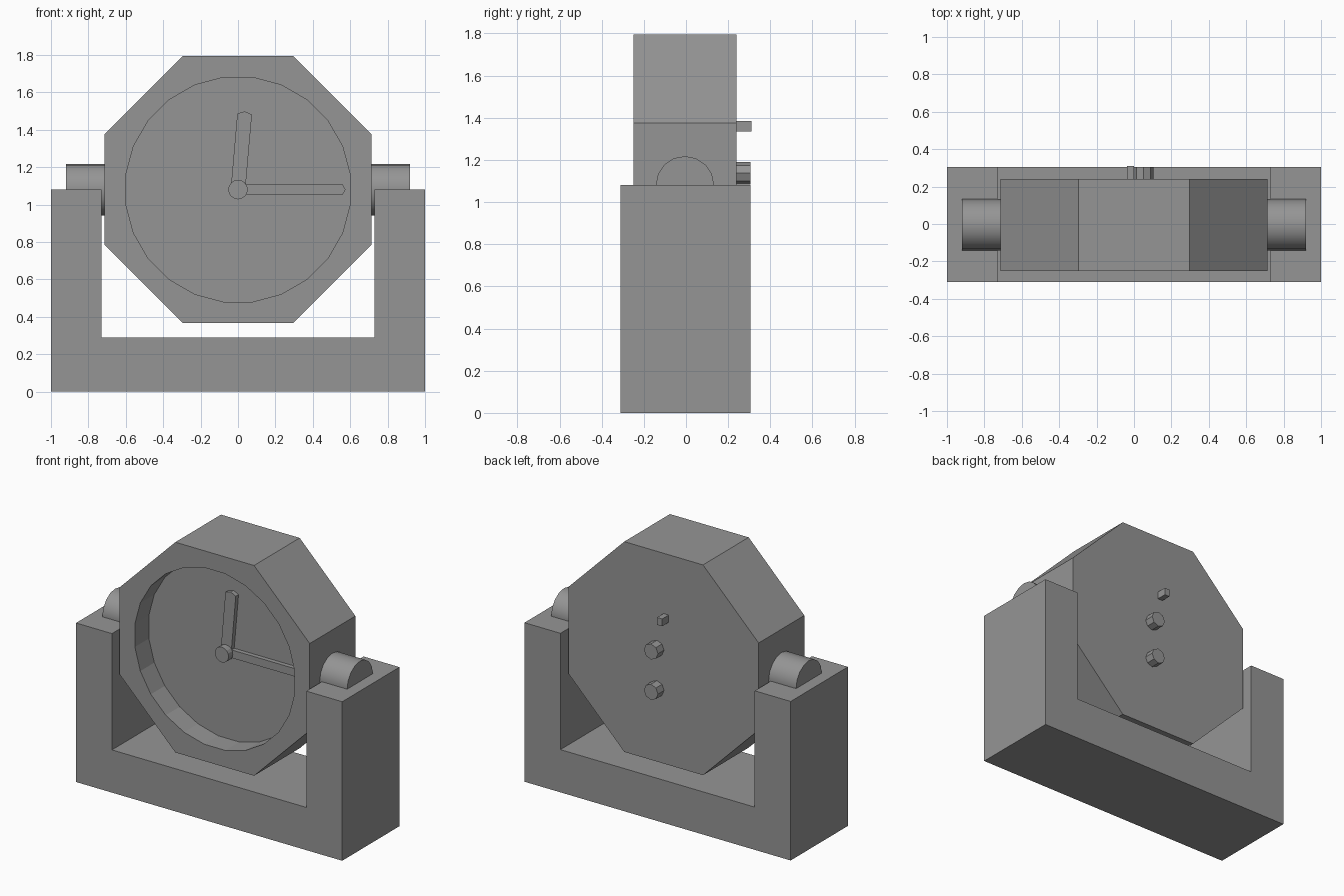
import bpy
import bmesh
from math import sin, cos, pi, radians

cube = bpy.data.objects.get("Cube")
if cube:
    bpy.data.objects.remove(cube, do_unlink=True)

grey = bpy.data.materials.new("plain grey")
grey.use_nodes = True
colour = (0.3, 0.3, 0.3, 1)
grey.diffuse_color = colour
grey.node_tree.nodes["Principled BSDF"].inputs["Base Color"].default_value = colour

MID = 1.08       # height of the dial centre and the pivot
BACK = 0.24      # back face of the case
FLOOR = -0.10    # bottom of the dial recess


def finish(name, bm):
    bmesh.ops.recalc_face_normals(bm, faces=bm.faces)
    mesh = bpy.data.meshes.new(name)
    bm.to_mesh(mesh)
    bm.free()
    mesh.materials.append(grey)
    obj = bpy.data.objects.new(name, mesh)
    bpy.context.collection.objects.link(obj)
    return obj


def circle(cx, cz, radius, sides, start=0.0):
    return [(cx + radius * cos(start + 2 * pi * i / sides),
             cz + radius * sin(start + 2 * pi * i / sides)) for i in range(sides)]


def ring(bm, points, depth, axis="y"):
    if axis == "y":
        return [bm.verts.new((p, depth, q)) for p, q in points]
    return [bm.verts.new((depth, p, q)) for p, q in points]


def wall(bm, a, b):
    for i in range(len(a)):
        j = (i + 1) % len(a)
        bm.faces.new((a[i], a[j], b[j], b[i]))


def prism(name, points, start, end, axis="y"):
    bm = bmesh.new()
    a = ring(bm, points, start, axis)
    b = ring(bm, points, end, axis)
    wall(bm, a, b)
    bm.faces.new(a)
    bm.faces.new(b)
    return finish(name, bm)


# U-shaped stand
half = [(1, 0), (1, MID), (0.73, MID), (0.73, 0.29)]
prism("stand", half + [(-x, z) for x, z in reversed(half)], -0.31, 0.305)

# Octagonal case with a round recess in its front
bm = bmesh.new()
octagon = circle(0, MID, 0.714 / cos(pi / 8), 8, pi / 8)
disc = circle(0, MID, 0.605, 24, pi / 8)
rear, front = ring(bm, octagon, BACK), ring(bm, octagon, -0.25)
rim, floor = ring(bm, disc, -0.25), ring(bm, disc, FLOOR)
wall(bm, rear, front)
wall(bm, rim, floor)
bm.faces.new(rear)
bm.faces.new(floor)
for i in range(8):
    arc = [rim[(3 * i + k) % 24] for k in range(4)]
    bm.faces.new([front[i]] + arc + [front[(i + 1) % 8]])
finish("clock_case", bm)

# Pivot stubs resting in the stand
for side, name in ((1, "left_pivot"), (-1, "right_pivot")):
    stub = prism(name, circle(-0.005, MID, 0.138, 16), side * 0.714, side * 0.92, "x")
    bpy.ops.object.select_all(action="DESELECT")
    stub.select_set(True)
    bpy.context.view_layer.objects.active = stub
    bpy.ops.object.shade_smooth_by_angle(angle=radians(40))


# Hands with blunt pointed tips, and the hub over them
def hand(name, length, width, angle, shift):
    w = width / 2
    outline = [(0, -w), (length - 0.015, -w), (length, 0), (length - 0.015, w), (0, w)]
    c, s = cos(angle), sin(angle)
    prism(name, [(shift + u * c - v * s, MID + u * s + v * c) for u, v in outline],
          -0.13, FLOOR)


hand("minute_hand", 0.575, 0.054, 0, 0)
hand("hour_hand", 0.42, 0.078, radians(85), 0)
prism("hub", circle(0, MID, 0.052, 16), -0.175, FLOOR)

# Setting knobs and switch on the back
for name, z in (("upper_knob", 1.137), ("lower_knob", 0.863)):
    prism(name, circle(0.05, z, 0.053, 8), BACK, 0.305)
prism("switch", [(-0.038, 1.335), (0, 1.335), (0, 1.385), (-0.038, 1.385)], BACK, 0.31)
